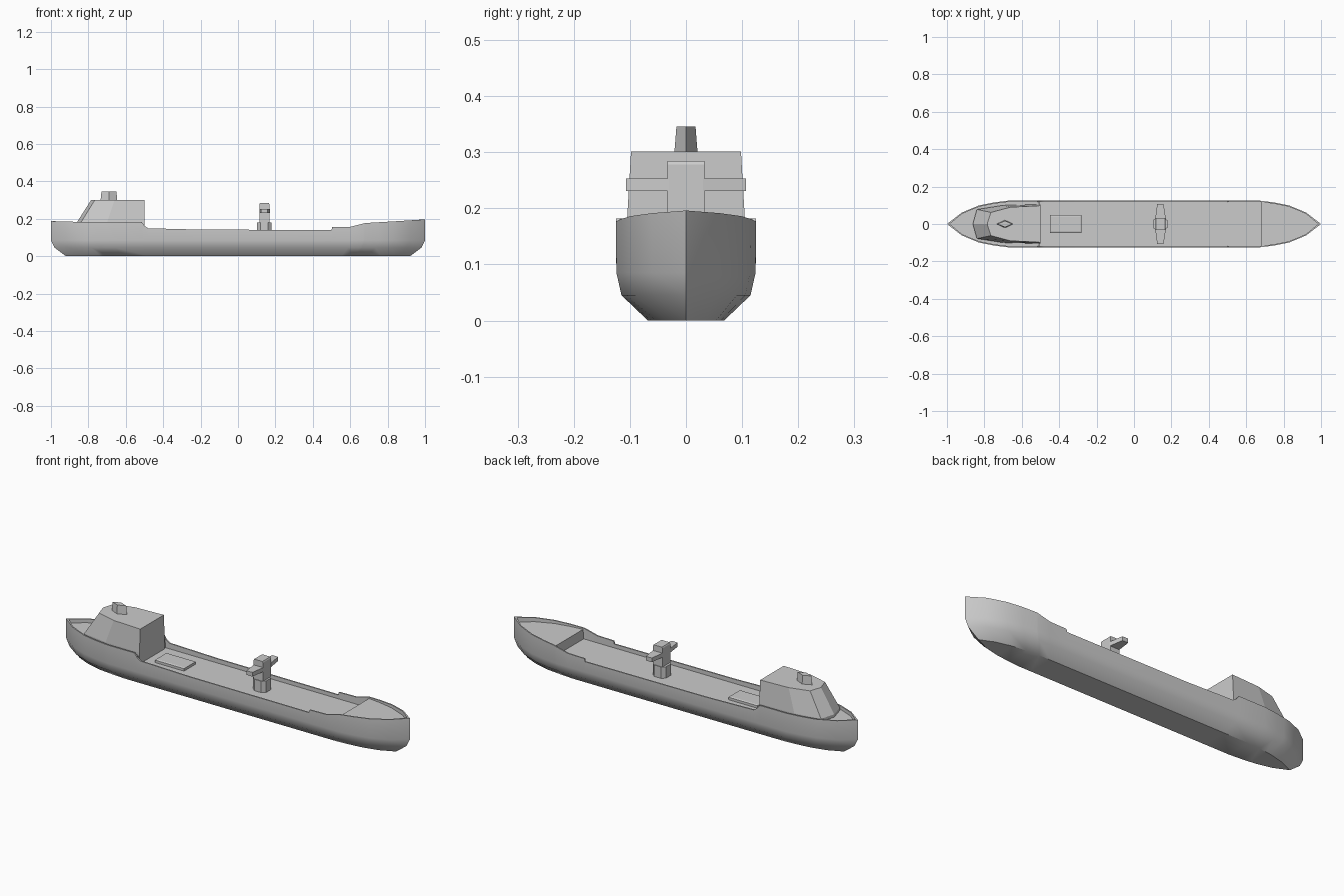
import bpy, bmesh

if "Cube" in bpy.data.objects:
    bpy.data.objects.remove(bpy.data.objects["Cube"])


def make_object(name, bm):
    bmesh.ops.remove_doubles(bm, verts=bm.verts, dist=0.0002)
    bmesh.ops.recalc_face_normals(bm, faces=bm.faces)
    mesh = bpy.data.meshes.new(name)
    bm.to_mesh(mesh)
    bm.free()
    obj = bpy.data.objects.new(name, mesh)
    bpy.context.collection.objects.link(obj)
    return obj


def loft(name, rings):
    """Skin closed rings with equal point counts and cap both ends."""
    bm = bmesh.new()
    rows = [[bm.verts.new(p) for p in ring] for ring in rings]
    n = len(rows[0])
    for a, b in zip(rows, rows[1:]):
        for i in range(n):
            j = (i + 1) % n
            bm.faces.new((a[i], a[j], b[j], b[i]))
    bm.faces.new(rows[0])
    bm.faces.new(rows[-1])
    return make_object(name, bm)


def mirrored(half, z):
    """Complete a half outline (x, y) across the centreline at height z."""
    other = [(x, -y) for x, y in reversed(half) if y > 0]
    return [(x, y, z) for x, y in half + other]


def interp(table, x):
    for (x0, y0), (x1, y1) in zip(table, table[1:]):
        if x <= x1:
            return y0 + (y1 - y0) * (x - x0) / (x1 - x0)
    return table[-1][1]


# Hull: plan outline, rail line and cross-section levels
plan = [(0, 1), (0.67, 1), (0.75, 0.92), (0.83, 0.79), (0.92, 0.49), (1, 0)]
rail = [(-1, .187), (-.8, .182), (-.515, .182), (-.5, .162), (-.48, .149),
        (-.2, .142), (.5, .14), (.504, .155), (.6, .157), (.68, .177), (1, .196)]
levels = [(0.92, 0.068, 0), (0.98, 0.115, 0.045), (1, 0.124, 0.085)]
stations = sorted({s * x for x, _ in plan for s in (-1, 1)} |
                  {x for x, _ in rail} | {-.507, -.504, .678})


def hull_ring(s):
    f = interp(plan, abs(s))
    top = interp(rail, s)
    deck = 0.165 if s < -0.505 else 0.17 if s > 0.679 else 0.12
    inner_x = s * 0.985 if abs(s) == 1 else s
    inner_y = max(0.125 * f - 0.007, 0)
    half = [(s * e, w * f, z) for e, w, z in levels]
    half += [(s, 0.125 * f, top), (inner_x, inner_y, top), (inner_x, inner_y, deck)]
    return half + [(x, -y, z) for x, y, z in reversed(half)]


bm = bmesh.new()
rows = [[bm.verts.new(p) for p in hull_ring(s)] for s in stations]
for a, b in zip(rows, rows[1:]):
    for i in range(len(a)):
        j = (i + 1) % len(a)
        bm.faces.new((a[i], a[j], b[j], b[i]))
bmesh.ops.dissolve_degenerate(bm, dist=0.0001, edges=bm.edges)
hull = make_object("hull", bm)
bpy.context.view_layer.objects.active = hull
hull.select_set(True)
bpy.ops.object.shade_smooth_by_angle(angle=0.75)

# Deckhouse with a raked, faceted back
base = [(-.5, .105), (-.7, .1), (-.84, .078), (-.862, 0)]
roof = [(-.5, .098), (-.66, .09), (-.765, .062), (-.785, 0)]
loft("deckhouse", [mirrored(base, .12), mirrored(base, .18), mirrored(roof, .301)])

# Diamond-shaped funnel
loft("funnel", [mirrored([(-.645, 0), (-.69, .021), (-.735, 0)], .295),
                mirrored([(-.65, 0), (-.69, .017), (-.73, 0)], .346)])

# Hatch cover with a bevelled rim
hatch = [(-.28, .048), (-.45, .048)]
hatch_top = [(-.287, .041), (-.443, .041)]
loft("hatch", [mirrored(hatch, .118), mirrored(hatch, .133), mirrored(hatch_top, .136)])

# Crane: chamfered pedestal, column and two tapering arms
ped = [(.178, .02), (.16, .036), (.12, .036), (.102, .02)]
loft("crane_pedestal", [mirrored(ped, .118), mirrored(ped, .18)])
col = [(.168, .033), (.114, .033)]
loft("crane_column", [mirrored(col, .18), mirrored(col, .278),
                      mirrored([(.165, .033), (.117, .033)], .284)])
for side, label in ((1, "left"), (-1, "right")):
    arm = [(.17, .03), (.158, .107), (.124, .107), (.114, .03)]
    loft("crane_arm_" + label, [[(x, side * y, z) for x, y in arm] for z in (.231, .253)])
